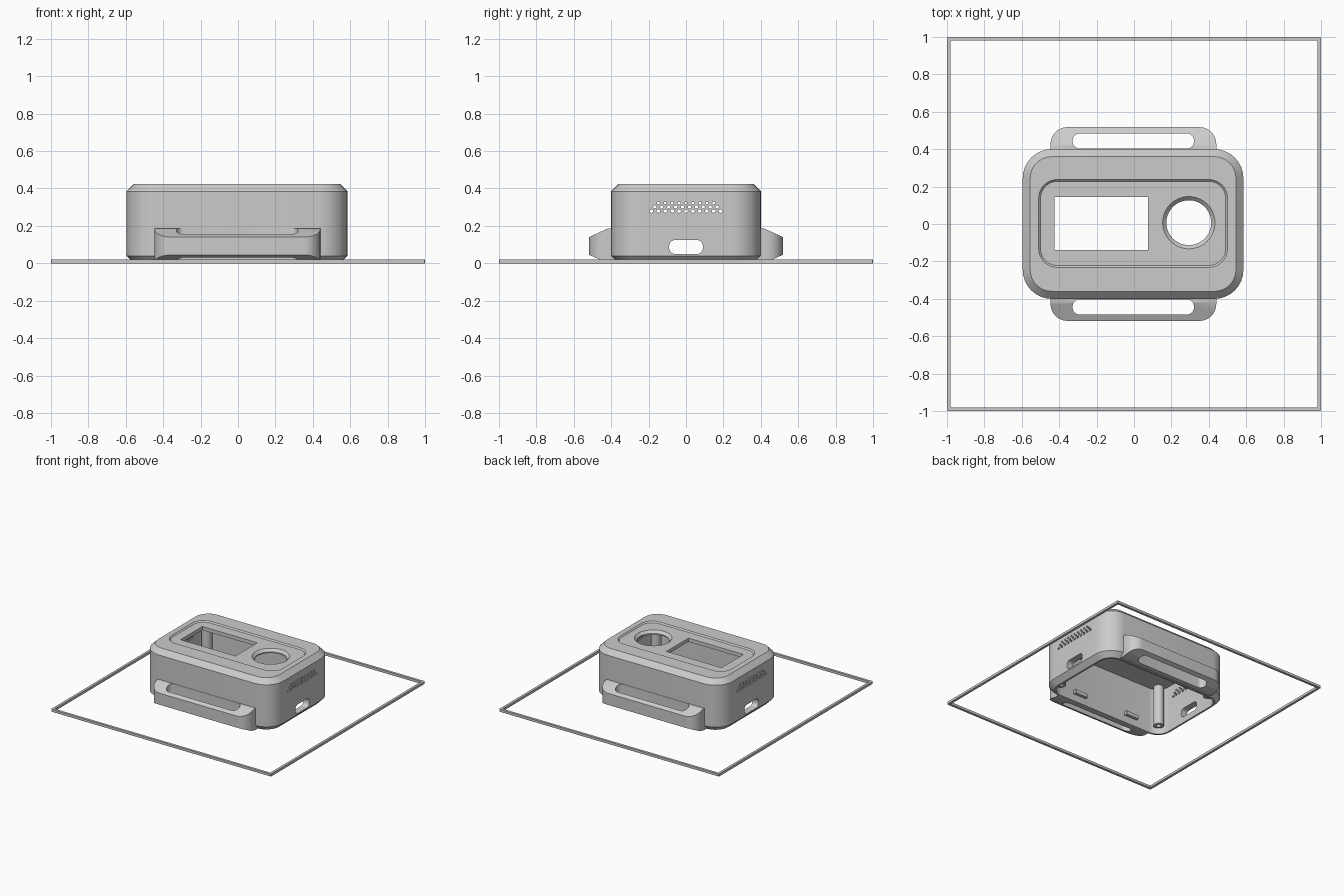
import bpy, bmesh, math
from mathutils import Matrix, Vector

if "Cube" in bpy.data.objects:
    bpy.data.objects.remove(bpy.data.objects["Cube"])

CX = -0.005                       # body centre in x
TO_X = Matrix(((0, 0, 1, 0), (1, 0, 0, 0), (0, 1, 0, 0), (0, 0, 0, 1)))  # local z -> world x


def outline(hx, hy, r, n):
    pts = []
    for k, (sx, sy) in enumerate(((1, 1), (-1, 1), (-1, -1), (1, -1))):
        for i in range(n + 1):
            a = math.pi / 2 * (k + i / n)
            pts.append((sx * (hx - r) + r * math.cos(a), sy * (hy - r) + r * math.sin(a)))
    return pts


def add_loft(bm, rings, loc=(0, 0, 0), rot=None, n=8):
    """Stack of rounded rectangles (half x, half y, radius, z), capped."""
    m = Matrix.Translation(loc) @ (rot or Matrix())
    loops = [[bm.verts.new(m @ Vector((x, y, z))) for x, y in outline(hx, hy, r, n)]
             for hx, hy, r, z in rings]
    for a, b in zip(loops, loops[1:]):
        for i in range(len(a)):
            j = (i + 1) % len(a)
            bm.faces.new((a[i], a[j], b[j], b[i]))
    bm.faces.new(loops[0][::-1])
    bm.faces.new(loops[-1])


def finish(bm, name):
    bmesh.ops.remove_doubles(bm, verts=bm.verts, dist=1e-5)
    bmesh.ops.recalc_face_normals(bm, faces=bm.faces)
    me = bpy.data.meshes.new(name)
    bm.to_mesh(me)
    bm.free()
    ob = bpy.data.objects.new(name, me)
    bpy.context.collection.objects.link(ob)
    return ob


def loft(name, rings, **kw):
    bm = bmesh.new()
    add_loft(bm, rings, **kw)
    return finish(bm, name)


def boolean(ob, cutter, op='DIFFERENCE'):
    mod = ob.modifiers.new("cut", 'BOOLEAN')
    mod.operation, mod.solver, mod.object = op, 'EXACT', cutter
    bpy.context.view_layer.objects.active = ob
    bpy.ops.object.modifier_apply(modifier=mod.name)
    bpy.data.objects.remove(cutter)


def smooth(ob):
    bpy.ops.object.select_all(action='DESELECT')
    ob.select_set(True)
    bpy.context.view_layer.objects.active = ob
    bpy.ops.object.shade_smooth_by_angle(angle=math.radians(25))


# thin square border around the base
border = loft("base_border", [(1, 1, 0.004, 0), (1, 1, 0.004, 0.02)], n=1)
boolean(border, loft("c", [(0.98, 0.98, 0.004, -1), (0.98, 0.98, 0.004, 1)], n=1))

# case shell with chamfered top and bottom rims
case = loft("case_shell", [(0.55, 0.36, 0.115, 0), (0.59, 0.40, 0.155, 0.04),
                           (0.59, 0.40, 0.155, 0.385), (0.55, 0.36, 0.115, 0.425)], loc=(CX, 0, 0))
# hollow, open underneath
boolean(case, loft("c", [(0.535, 0.345, 0.1, -0.1), (0.535, 0.345, 0.1, 0.385)], loc=(CX, 0, 0)))
# shallow panel recess on top
boolean(case, loft("c", [(0.495, 0.225, 0.09, 0.415), (0.515, 0.245, 0.11, 0.435)], loc=(CX, 0.003, 0)))
# screen window
boolean(case, loft("c", [(0.25, 0.142, 0.002, 0.3), (0.25, 0.142, 0.002, 0.5)], loc=(-0.175, 0.003, 0), n=1))
# round dial opening with countersink
boolean(case, loft("c", [(0.12, 0.12, 0.12, 0.3), (0.12, 0.12, 0.12, 0.395),
                         (0.14, 0.14, 0.14, 0.415), (0.14, 0.14, 0.14, 0.5)], loc=(0.293, 0.007, 0), n=10))
# port slots through both ends
boolean(case, loft("c", [(0.09, 0.037, 0.03, -1), (0.09, 0.037, 0.03, 1)],
                   loc=(0, 0, 0.087), rot=TO_X, n=5))
# staggered vent holes through both ends
bm = bmesh.new()
for row, (z, count, r) in enumerate(((0.279, 11, 0.009), (0.301, 10, 0.008), (0.322, 9, 0.007))):
    for i in range(count):
        add_loft(bm, [(r * 1.15, r, r * 0.98, -1), (r * 1.15, r, r * 0.98, 1)],
                 loc=(0, (i - (count - 1) / 2) * 0.037, z), rot=TO_X, n=2)
boolean(case, finish(bm, "c"))
smooth(case)

# strap loops on both long sides
profile = [(0.365, 0.005), (0.40, 0.005), (0.45, 0.015), (0.518, 0.045),
           (0.518, 0.14), (0.42, 0.185), (0.365, 0.185)]
for side, name in ((-1, "front_strap_loop"), (1, "back_strap_loop")):
    bm = bmesh.new()
    ends = [[bm.verts.new((x, side * y, z)) for y, z in profile] for x in (-0.6, 0.6)]
    bm.faces.new(ends[0])
    bm.faces.new(ends[1])
    for i in range(len(profile)):
        j = (i + 1) % len(profile)
        bm.faces.new((ends[0][i], ends[0][j], ends[1][j], ends[1][i]))
    lug = finish(bm, name)
    boolean(lug, loft("c", [(0.443, 0.518, 0.09, -0.1), (0.443, 0.518, 0.09, 0.4)], loc=(-0.003, 0, 0)),
            'INTERSECT')
    boolean(lug, loft("c", [(0.325, 0.041, 0.04, -0.1), (0.325, 0.041, 0.04, 0.4)],
                      loc=(-0.004, side * 0.444, 0), n=6))
    smooth(lug)

# inside: corner screw posts and small clip tabs
bm = bmesh.new()
tabs = bmesh.new()
for sx in (-1, 1):
    for sy in (-1, 1):
        add_loft(bm, [(0.04, 0.04, 0.04, 0.05), (0.04, 0.04, 0.04, 0.39)],
                 loc=(CX + sx * 0.48, sy * 0.29, 0), n=4)
        add_loft(tabs, [(0.06, 0.015, 0.003, 0.06), (0.06, 0.015, 0.003, 0.09)],
                 loc=(CX + sx * 0.25, sy * 0.335, 0), n=1)
posts = finish(bm, "screw_posts")
finish(tabs, "clip_tabs")
bm = bmesh.new()
for sx in (-1, 1):
    for sy in (-1, 1):
        add_loft(bm, [(0.018, 0.018, 0.018, 0), (0.018, 0.018, 0.018, 0.2)],
                 loc=(CX + sx * 0.48, sy * 0.29, 0), n=3)
boolean(posts, finish(bm, "c"))
smooth(posts)
